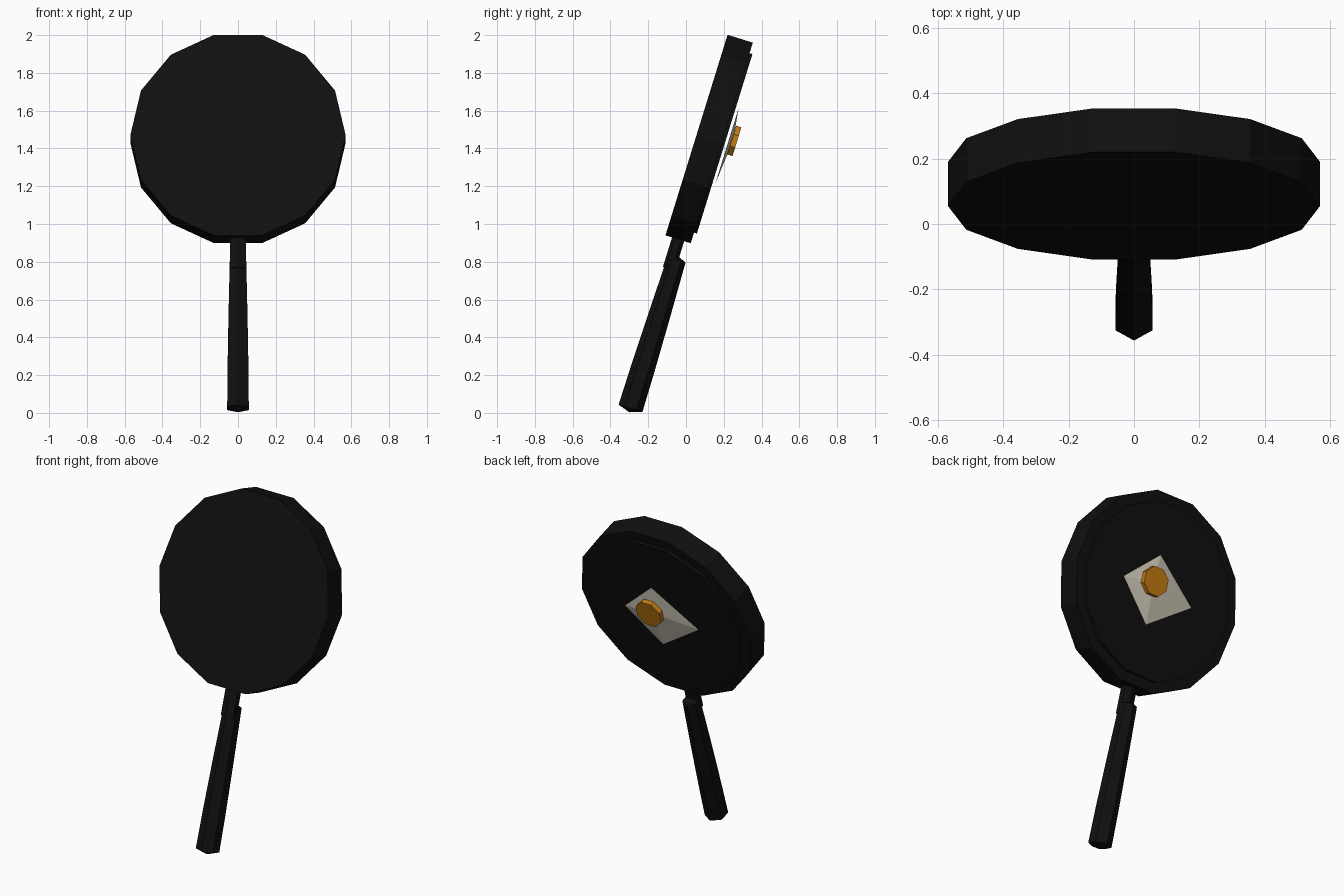
import bpy, bmesh, math
from mathutils import Matrix, Vector

if "Cube" in bpy.data.objects:
    bpy.data.objects.remove(bpy.data.objects["Cube"])

# Everything is built in the pan's own frame (x, depth n, up v), then leaned back
LEAN = Matrix.Translation((0, 0.1225, 1.45)) @ Matrix.Rotation(math.radians(-17.2), 4, 'X')


def material(name, rgb):
    m = bpy.data.materials.new(name)
    m.diffuse_color = (*rgb, 1)
    m.use_nodes = True
    m.node_tree.nodes["Principled BSDF"].inputs["Base Color"].default_value = m.diffuse_color
    return m


BLACK = material("black iron", (0.005, 0.005, 0.005))
WHITE = material("egg white", (0.62, 0.58, 0.48))
YOLK = material("egg yolk", (0.55, 0.2, 0.006))


def loft(name, rings, mat):
    """Join rings of points; a one-point ring closes to a tip, others get a flat cap."""
    bm = bmesh.new()
    rows = [[bm.verts.new(p) for p in r] for r in rings]
    for a, b in zip(rows, rows[1:]):
        count = max(len(a), len(b))
        for i in range(count):
            j = (i + 1) % count
            if len(a) == 1:
                bm.faces.new((a[0], b[j], b[i]))
            elif len(b) == 1:
                bm.faces.new((a[i], a[j], b[0]))
            else:
                bm.faces.new((a[i], a[j], b[j], b[i]))
    for row in (rows[0], rows[-1]):
        if len(row) > 2:
            bm.faces.new(row)
    bmesh.ops.recalc_face_normals(bm, faces=bm.faces)
    bm.transform(LEAN)
    me = bpy.data.meshes.new(name)
    bm.to_mesh(me)
    bm.free()
    me.materials.append(mat)
    ob = bpy.data.objects.new(name, me)
    bpy.context.collection.objects.link(ob)
    return ob


def disc_ring(sides, r, n, cx=0, cv=0, turn=0):
    """Ring facing the pan's depth axis."""
    return [(cx + r * math.cos(turn + math.tau * i / sides), n,
             cv + r * math.sin(turn + math.tau * i / sides)) for i in range(sides)]


def bar_ring(r, v, n, squash=1):
    """Six-sided ring across the handle, with a corner at the front."""
    return [(r * math.sin(math.tau * i / 6), n + squash * r * math.cos(math.tau * i / 6), v)
            for i in range(6)]


# Pan body and raised cooking surface
loft("pan_body", [disc_ring(14, 0.57, -0.07), disc_ring(14, 0.57, 0.07)], BLACK)
loft("cooking_surface", [disc_ring(14, 0.51, 0.05), disc_ring(14, 0.51, 0.086)], BLACK)

# Neck between pan and handle
loft("handle_neck", [bar_ring(0.048, -0.72, 0, 0.7), bar_ring(0.048, -0.53, 0, 0.7)], BLACK)

# Tapered handle with slightly domed ends
loft("handle", [[(0, 0.024, -1.507)],
                bar_ring(0.066, -1.485, 0.024),
                bar_ring(0.064, -1.27, 0.024),
                bar_ring(0.058, -0.97, 0.024),
                bar_ring(0.050, -0.662, 0.024),
                [(0, 0.024, -0.64)]], BLACK)

# Fried egg: low four-sided pyramid with an octagonal yolk
corners = [(0.04, 0.2), (0.26, 0.0), (0.045, -0.215), (-0.237, -0.02)]
loft("egg_white", [[(x, 0.101, v) for x, v in corners], [(0.065, 0.124, 0.03)]], WHITE)
loft("egg_yolk", [disc_ring(8, 0.086, 0.116, 0.065, 0.03, math.pi / 8),
                  disc_ring(8, 0.086, 0.145, 0.065, 0.03, math.pi / 8)], YOLK)
